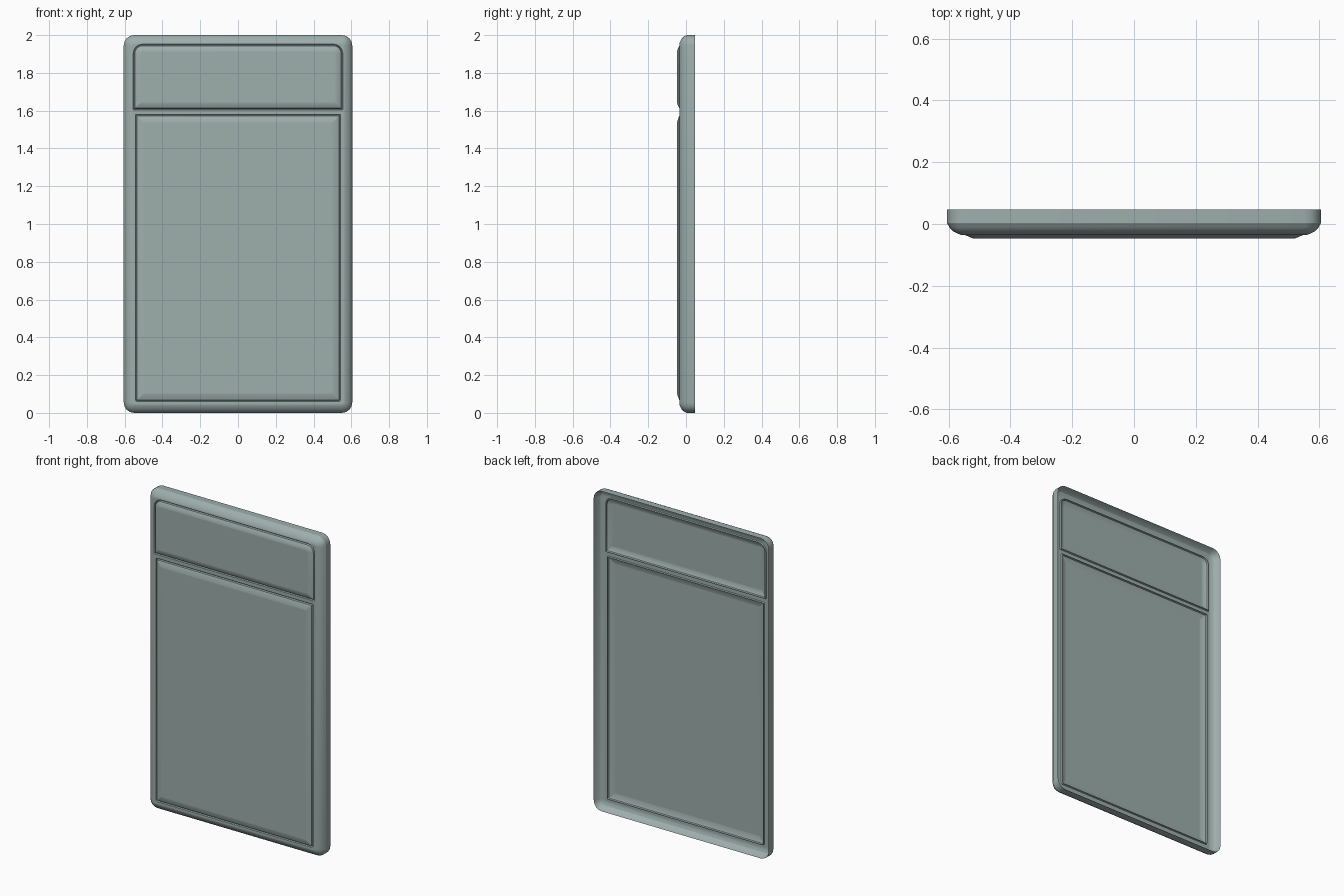
import bpy, bmesh, math

if "Cube" in bpy.data.objects:
    bpy.data.objects.remove(bpy.data.objects["Cube"])

# One flat grey-green colour
mat = bpy.data.materials.new("grey_green")
mat.diffuse_color = (0.34, 0.425, 0.415, 1)
mat.use_nodes = True
mat.node_tree.nodes["Principled BSDF"].inputs["Base Color"].default_value = mat.diffuse_color


def loop(bm, x, z0, z1, y, rt, rb, n=4):
    """Closed rounded rectangle, half width x, radius rt on top and rb below."""
    verts = []
    for cx, cz, r, a0 in ((x, z0, rb, -90), (x, z1, rt, 0),
                          (-x, z1, rt, 90), (-x, z0, rb, 180)):
        sx = 1 if cx > 0 else -1
        sz = 1 if cz == z1 else -1
        for i in range(n + 1):
            a = math.radians(a0 + 90 * i / n)
            verts.append(bm.verts.new((cx - sx * r + r * math.cos(a), y,
                                       cz - sz * r + r * math.sin(a))))
    return verts


def rings(bm, x, z0, z1, rt, rb, steps):
    """Chain of inset loops; steps are (inset, y). Returns first and last."""
    made = [loop(bm, x - d, z0 + d, z1 - d, y, max(rt - d, 0.003), max(rb - d, 0.003))
            for d, y in steps]
    for a, b in zip(made, made[1:]):
        for i in range(len(a)):
            j = (i + 1) % len(a)
            bm.faces.new((a[i], a[j], b[j], b[i]))
    return made[0], made[-1]


def sheet(name, rim, flat, facing):
    """Pressed sheet: rim, flat frame at y = flat, and two grooved panels."""
    bm = bmesh.new()
    _, frame = rings(bm, 0.605, 0, 2, 0.055, 0.055, rim)

    # Upper drawer panel: groove, then raised field
    top_edge, top_field = rings(
        bm, 0.555, 1.604, 1.952, 0.05, 0.004,
        [(0, flat), (0.003, flat + 0.008), (0.006, flat + 0.008), (0.009, flat - 0.001),
         (0.02, flat - 0.006), (0.035, flat - 0.012), (0.042, flat - 0.012)])

    # Lower door panel: groove, then wide mitred bevel to raised field
    door_edge, door_field = rings(
        bm, 0.543, 0.06, 1.581, 0.006, 0.012,
        [(0, flat), (0.003, flat + 0.008), (0.006, flat + 0.008), (0.009, flat - 0.001),
         (0.014, flat - 0.003), (0.04, flat - 0.012), (0.046, flat - 0.012)])

    for field in (top_field, door_field):
        bm.faces.new(field)

    # Flat frame face around both panels
    edges = [bm.edges.get((ring[i - 1], ring[i]))
             for ring in (frame, top_edge, door_edge) for i in range(len(ring))]
    bmesh.ops.triangle_fill(bm, use_beauty=True, use_dissolve=False,
                            edges=edges, normal=(0, -1, 0))

    # Consistent normals, facing the wanted way along y
    bmesh.ops.recalc_face_normals(bm, faces=bm.faces[:])
    bm.normal_update()
    if sum(f.normal.y * f.calc_area() for f in bm.faces) * facing < 0:
        bmesh.ops.reverse_faces(bm, faces=bm.faces[:])

    mesh = bpy.data.meshes.new(name)
    bm.to_mesh(mesh)
    bm.free()
    mesh.materials.append(mat)
    ob = bpy.data.objects.new(name, mesh)
    bpy.context.collection.objects.link(ob)
    bpy.ops.object.select_all(action='DESELECT')
    bpy.context.view_layer.objects.active = ob
    ob.select_set(True)
    bpy.ops.object.shade_smooth_by_angle(angle=math.radians(25))


# Front skin: side wall, then rounded over to the frame face
sheet("front_panel",
      [(0, 0.047), (0, 0.003), (0.008, -0.012), (0.02, -0.024),
       (0.034, -0.031), (0.044, -0.035), (0.047, -0.035)], -0.035, -1)

# Back skin: shallow recess that follows the same pressed shape
sheet("back_panel",
      [(0, 0.047), (0.008, 0.022), (0.02, 0.008), (0.034, 0.002),
       (0.044, 0.0), (0.047, 0.0)], 0.0, 1)
